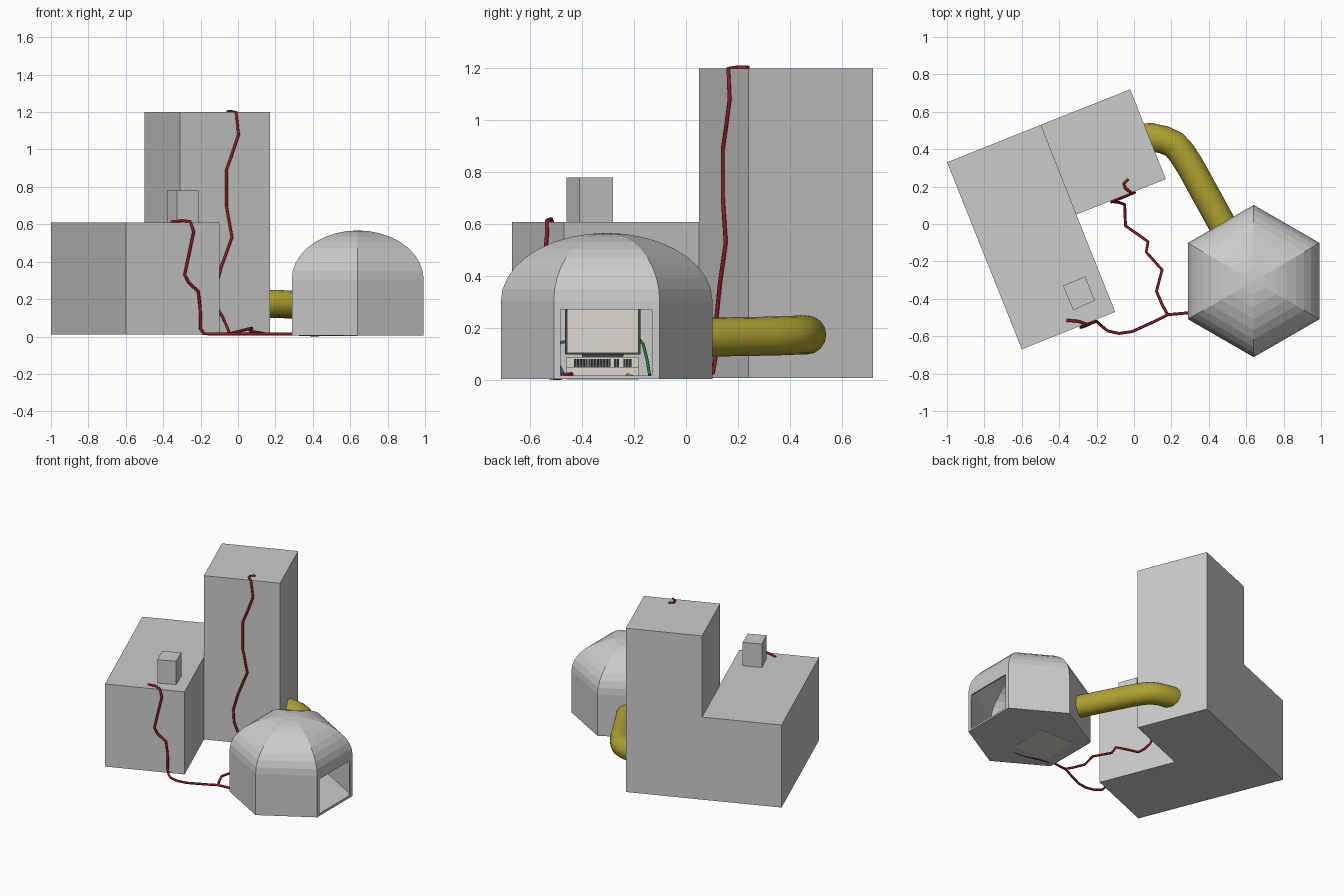
import bpy, bmesh, math
from mathutils import Vector

if "Cube" in bpy.data.objects:
    bpy.data.objects.remove(bpy.data.objects["Cube"])


def material(name, rgb):
    m = bpy.data.materials.new(name)
    m.diffuse_color = (*rgb, 1)
    m.use_nodes = True
    m.node_tree.nodes["Principled BSDF"].inputs["Base Color"].default_value = m.diffuse_color
    return m


RED = material("red_cable", (0.28, 0.01, 0.02))
OLIVE = material("olive", (0.42, 0.36, 0.03))
GREEN = material("green_cable", (0.02, 0.2, 0.04))
BLUE = material("blue_cable", (0.02, 0.12, 0.35))
BEIGE = material("beige", (0.72, 0.70, 0.64))
DARK = material("dark", (0.06, 0.06, 0.06))


def finish(name, bm, mat=None):
    bmesh.ops.recalc_face_normals(bm, faces=bm.faces[:])
    me = bpy.data.meshes.new(name)
    bm.to_mesh(me)
    bm.free()
    ob = bpy.data.objects.new(name, me)
    bpy.context.collection.objects.link(ob)
    if mat:
        me.materials.append(mat)
    return ob


def prism(name, corners, z0, z1, mat=None):
    bm = bmesh.new()
    lo = [bm.verts.new((x, y, z0)) for x, y in corners]
    hi = [bm.verts.new((x, y, z1)) for x, y in corners]
    bm.faces.new(lo)
    bm.faces.new(hi)
    n = len(corners)
    for i in range(n):
        j = (i + 1) % n
        bm.faces.new((lo[i], lo[j], hi[j], hi[i]))
    return finish(name, bm, mat)


def box(name, x0, x1, y0, y1, z0, z1, mat=None):
    return prism(name, [(x0, y0), (x1, y0), (x1, y1), (x0, y1)], z0, z1, mat)


def tube(name, points, radius, mat, sides=6):
    # Sweep a ring along the path, carrying its frame from point to point
    pts = [Vector(p) for p in points]
    bm = bmesh.new()
    rings, normal = [], None
    for i, p in enumerate(pts):
        t = Vector((0, 0, 0))
        if i:
            t += (p - pts[i - 1]).normalized()
        if i < len(pts) - 1:
            t += (pts[i + 1] - p).normalized()
        t.normalize()
        if normal is None:
            normal = t.orthogonal()
        normal = (normal - t * normal.dot(t)).normalized()
        side = t.cross(normal)
        angles = [math.tau * k / sides for k in range(sides)]
        rings.append([bm.verts.new(p + radius * (math.cos(a) * normal + math.sin(a) * side)) for a in angles])
    for a, b in zip(rings, rings[1:]):
        for k in range(sides):
            j = (k + 1) % sides
            bm.faces.new((a[k], a[j], b[j], b[k]))
    bm.faces.new(rings[0])
    bm.faces.new(rings[-1])
    ob = finish(name, bm, mat)
    for f in ob.data.polygons:
        f.use_smooth = len(f.vertices) == 4
    return ob


# Building blocks
prism("low_block", [(-1, .33), (-.5, .53), (-.10, -.47), (-.60, -.67)], .01, .61)
prism("tall_block", [(-.5, .53), (-.02, .72), (.17, .24), (-.31, .05)], .01, 1.2)
prism("roof_box", [(-.38, -.33), (-.26, -.28), (-.21, -.41), (-.325, -.46)], .61, .78)

# Hexagonal dome: straight wall, then rings up to the peak
CX, CY, R = .64, -.305, .407
profile = [(R, .005)]
for i in range(9):
    a = math.radians(10 * i)
    profile.append((R * math.cos(a), .305 + .262 * math.sin(a)))
bm = bmesh.new()
rings = []
for r, z in profile:
    rings.append([bm.verts.new((CX + r * math.cos(math.radians(30 + 60 * k)),
                                CY + r * math.sin(math.radians(30 + 60 * k)), z)) for k in range(6)])
for a, b in zip(rings, rings[1:]):
    for k in range(6):
        j = (k + 1) % 6
        bm.faces.new((a[k], a[j], b[j], b[k]))
bm.faces.new(rings[0])
peak = bm.verts.new((CX, CY, .567))
for k in range(6):
    bm.faces.new((rings[-1][k], rings[-1][(k + 1) % 6], peak))
dome = finish("dome", bm)
shell = dome.modifiers.new("shell", 'SOLIDIFY')
shell.thickness = .012
shell.offset = -1

# Doorway cut through the right wall
cutter = box("door_cutter", .9, 1.1, -.482, -.13, .018, .273)
cutter.hide_render = True
cutter.hide_set(True)
cut = dome.modifiers.new("door", 'BOOLEAN')
cut.operation = 'DIFFERENCE'
cut.solver = 'EXACT'
cut.object = cutter

# Desktop machine inside the dome
box("machine_base", .37, .56, -.46, -.18, .004, .09, BEIGE)
box("screen_back", .39, .53, -.465, -.175, .1, .31, DARK)
box("screen", .38, .55, -.458, -.182, .105, .3, BEIGE)
box("screen_foot", .4, .5, -.4, -.24, .09, .105, DARK)
box("keyboard", .56, .64, -.46, -.18, .004, .052, BEIGE)

# Key clusters on the machine's front
bm = bmesh.new()
for start, count in ((-.432, 13), (-.278, 2), (-.242, 3)):
    for c in range(count):
        for row in range(3):
            cube = bmesh.ops.create_cube(bm, size=1)
            for v in cube["verts"]:
                v.co = (.566 + .022 * row + v.co.x * .016,
                        start + .0055 + .011 * c + v.co.y * .009,
                        .07 - .008 * row + v.co.z * .024)
finish("keys", bm, DARK)

# Large pipe joining the building and the dome
tube("pipe", [(-.02, .46, .175), (.09, .465, .175), (.16, .45, .175), (.215, .425, .174),
              (.255, .38, .172), (.30, .31, .17), (.465, .01, .165), (.48, -.02, .165)], .075, OLIVE, 16)

# Cable down the tall block and over the ground
tube("tall_cable", [(-.03, .24, 1.203), (-.055, .215, 1.203), (-.045, .19, 1.203), (-.01, .163, 1.2),
                    (.003, .168, 1.08), (-.03, .155, .98), (-.062, .142, .89), (-.062, .142, .7),
                    (-.032, .153, .53), (-.09, .13, .37), (-.12, .118, .25), (-.115, .12, .16),
                    (-.08, .115, .1), (-.05, .105, .03), (-.048, .05, .014), (-.045, -.01, .015),
                    (.02, -.055, .032), (.075, -.095, .045), (.065, -.15, .03), (.15, -.245, .014),
                    (.12, -.36, .014), (.15, -.43, .014), (.18, -.485, .014)], .008, RED)

# Cable down the low block, round to the dome and inside
tube("low_cable", [(-.36, -.515, .612), (-.3, -.52, .62), (-.255, -.535, .615), (-.237, -.535, .56),
                   (-.26, -.545, .45), (-.285, -.553, .33), (-.265, -.545, .29), (-.212, -.524, .24),
                   (-.202, -.52, .15), (-.2, -.52, .04), (-.18, -.54, .014), (-.14, -.572, .013),
                   (-.08, -.585, .013), (-.01, -.575, .013), (.1, -.525, .013), (.18, -.485, .013),
                   (.29, -.475, .013), (.4, -.49, .008), (.5, -.52, .01), (.64, -.53, .013),
                   (.72, -.48, .02), (.65, -.44, .024)], .008, RED)

# Small leads at the machine's sides
tube("yellow_lead", [(.64, -.225, .02), (.7, -.2, .012), (.72, -.14, .012), (.6, -.12, .012), (.47, -.05, .1)], .007, OLIVE)
tube("green_lead", [(.5, -.182, .16), (.5, -.165, .14), (.52, -.15, .08), (.56, -.14, .02)], .006, GREEN)
tube("blue_lead", [(.5, -.458, .15), (.5, -.485, .145), (.48, -.5, .08), (.54, -.47, .02)], .006, BLUE)
